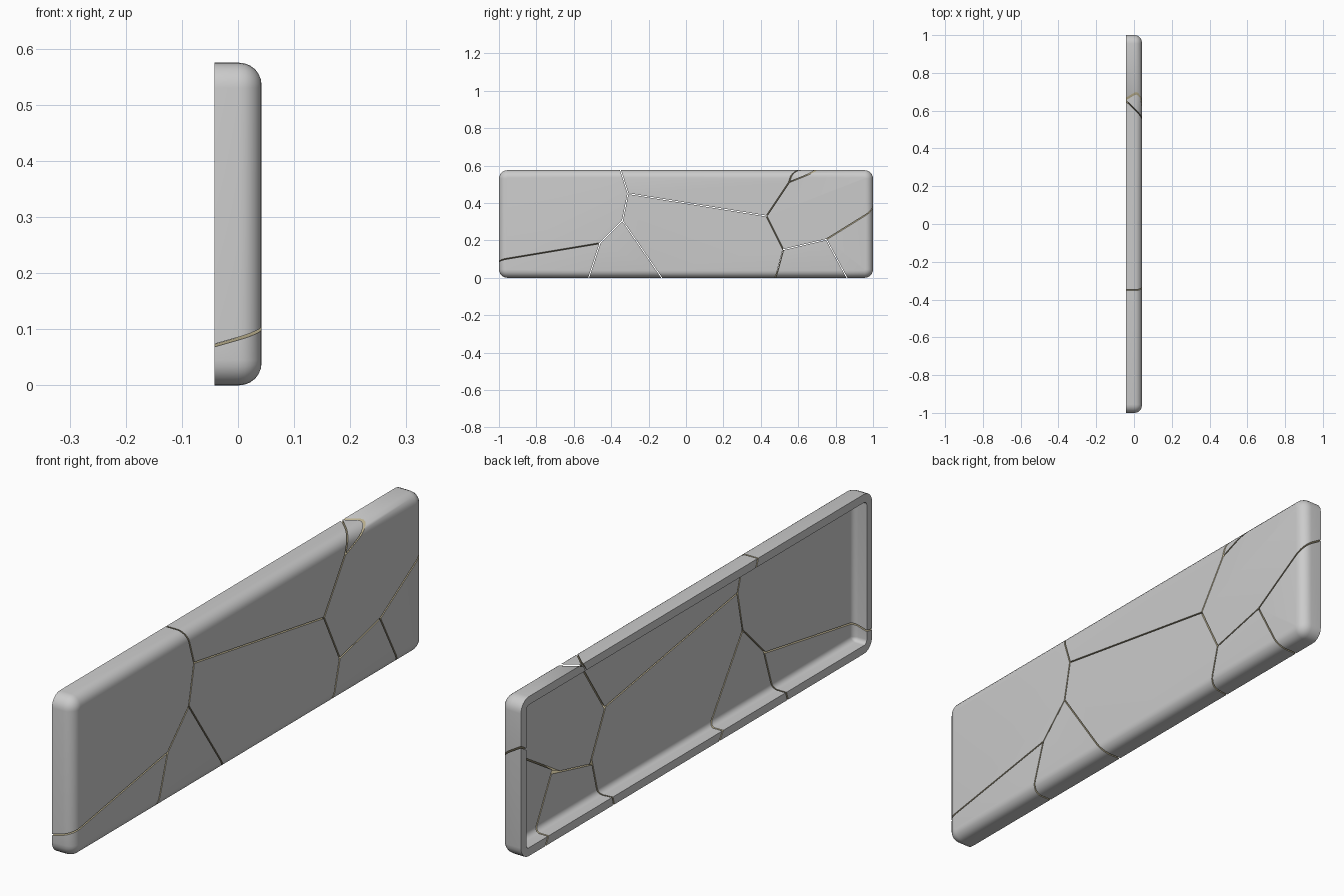
import bpy, bmesh, math
from mathutils import Vector

if "Cube" in bpy.data.objects:
    bpy.data.objects.remove(bpy.data.objects["Cube"])

HALF_X, LENGTH, HEIGHT = 0.042, 2.0, 0.575
WALL, ROUND, FILLET, CORNER, GAP = 0.03, 0.04, 0.02, 0.045, 0.0025
STEPS = 6


def material(name, colour):
    mat = bpy.data.materials.new(name)
    mat.use_nodes = True
    mat.diffuse_color = (*colour, 1)
    mat.node_tree.nodes["Principled BSDF"].inputs["Base Color"].default_value = (*colour, 1)
    return mat


shell_grey = material("shell grey", (0.6, 0.6, 0.6))
core_tan = material("broken core tan", (0.55, 0.48, 0.3))


def quarter(i):
    a = math.pi / 2 * i / STEPS
    return math.cos(a), math.sin(a)


def ring(bm, inset, x):
    """Rounded rectangle in the yz plane."""
    r = max(CORNER - inset, 0.004)
    w, h = LENGTH / 2 - inset - r, HEIGHT / 2 - inset - r
    verts = []
    for k, (sy, sz) in enumerate(((1, 1), (-1, 1), (-1, -1), (1, -1))):
        for i in range(STEPS + 1):
            a = math.pi / 2 * (k + i / STEPS)
            verts.append(bm.verts.new((x, sy * w + r * math.cos(a),
                                       HEIGHT / 2 + sz * h + r * math.sin(a))))
    return verts


def make_tray():
    """Open-backed shell with a rounded front and a filleted inside."""
    bm = bmesh.new()
    floor = HALF_X - WALL
    profile = [(WALL + FILLET * (1 - quarter(i)[0]), floor - FILLET * (1 - quarter(i)[1]))
               for i in reversed(range(STEPS + 1))]
    profile += [(WALL, -HALF_X), (0, -HALF_X)]
    profile += [(ROUND * (1 - quarter(i)[0]), HALF_X - ROUND * (1 - quarter(i)[1]))
                for i in range(STEPS + 1)]
    rings = [ring(bm, *p) for p in profile]
    n = len(rings[0])
    for a, b in zip(rings, rings[1:]):
        for i in range(n):
            j = (i + 1) % n
            bm.faces.new((a[i], a[j], b[j], b[i]))
    bm.faces.new(rings[0])
    bm.faces.new(rings[-1])
    bmesh.ops.recalc_face_normals(bm, faces=bm.faces)
    return bm


# Crack junctions on the front face (y, z)
P = {
    "A": (-0.31, 0.45), "B": (-0.34, 0.305), "C": (-0.46, 0.185), "D": (0.43, 0.33),
    "E": (0.52, 0.15), "F": (0.75, 0.205), "G": (0.55, 0.51),
    "top1": (-0.35, 0.575), "top2": (0.572, 0.575), "top3": (0.70, 0.57),
    "low1": (-0.52, 0), "low2": (-0.13, 0), "low3": (0.48, 0), "low4": (0.86, 0),
    "end1": (-1, 0.095), "end2": (1, 0.36),
}
# How far a crack has drifted (y, z) when it reaches the back
DRIFT = {
    ("end1", "C"): (0, -0.024), ("G", "top2"): (0.08, 0), ("G", "top3"): (-0.05, 0),
    ("D", "G"): (0.055, 0), ("D", "E"): (0.03, 0), ("E", "low3"): (-0.01, 0),
    ("F", "end2"): (0, 0.05),
}
# Each piece is bounded by chains of cracks
PIECES = {
    "shard_upper_front": ["end1", "C", "B", "A", "top1"],
    "shard_lower_front": ["end1", "C", "low1"],
    "shard_lower_wedge": ["low1", "C", "B", "low2"],
    "shard_middle": ["low2", "B", "A", "D", "E", "low3"],
    "shard_upper_middle": ["top1", "A", "D", "G", "top2"],
    "shard_top_chip": ["top2", "G", "top3"],
    "shard_upper_rear": ["top3", "G", "D", "E", "F", "end2"],
    "shard_lower_rear": ["low3", "E", "F", "low4"],
    "shard_rear_corner": ["low4", "F", "end2"],
}


def crack_plane(a, b):
    dy, dz = DRIFT.get((a, b)) or DRIFT.get((b, a)) or (0, 0)
    pa, pb = Vector((HALF_X, *P[a])), Vector((HALF_X, *P[b]))
    across = Vector((-2 * HALF_X, dy, dz))
    return pa, (pb - pa).cross(across).normalized()


def make_shard(name, chain):
    bm = make_tray()
    centre = sum((Vector((HALF_X, *P[k])) for k in chain), Vector()) / len(chain)
    for a, b in zip(chain, chain[1:]):
        co, normal = crack_plane(a, b)
        if (centre - co).dot(normal) > 0:
            normal = -normal
        bmesh.ops.bisect_plane(bm, geom=bm.verts[:] + bm.edges[:] + bm.faces[:], dist=1e-6,
                               plane_co=co - normal * GAP, plane_no=normal, clear_outer=True)
        rim = [e for e in bm.edges if e.is_boundary]
        for f in bmesh.ops.holes_fill(bm, edges=rim, sides=0)["faces"]:
            f.material_index = 1
    bmesh.ops.recalc_face_normals(bm, faces=bm.faces)
    mesh = bpy.data.meshes.new(name)
    bm.to_mesh(mesh)
    bm.free()
    mesh.materials.append(shell_grey)
    mesh.materials.append(core_tan)
    obj = bpy.data.objects.new(name, mesh)
    bpy.context.collection.objects.link(obj)
    return obj


bpy.ops.object.select_all(action="DESELECT")
for name, chain in PIECES.items():
    shard = make_shard(name, chain)
    shard.select_set(True)
    bpy.context.view_layer.objects.active = shard
bpy.ops.object.shade_smooth_by_angle(angle=math.radians(35))
